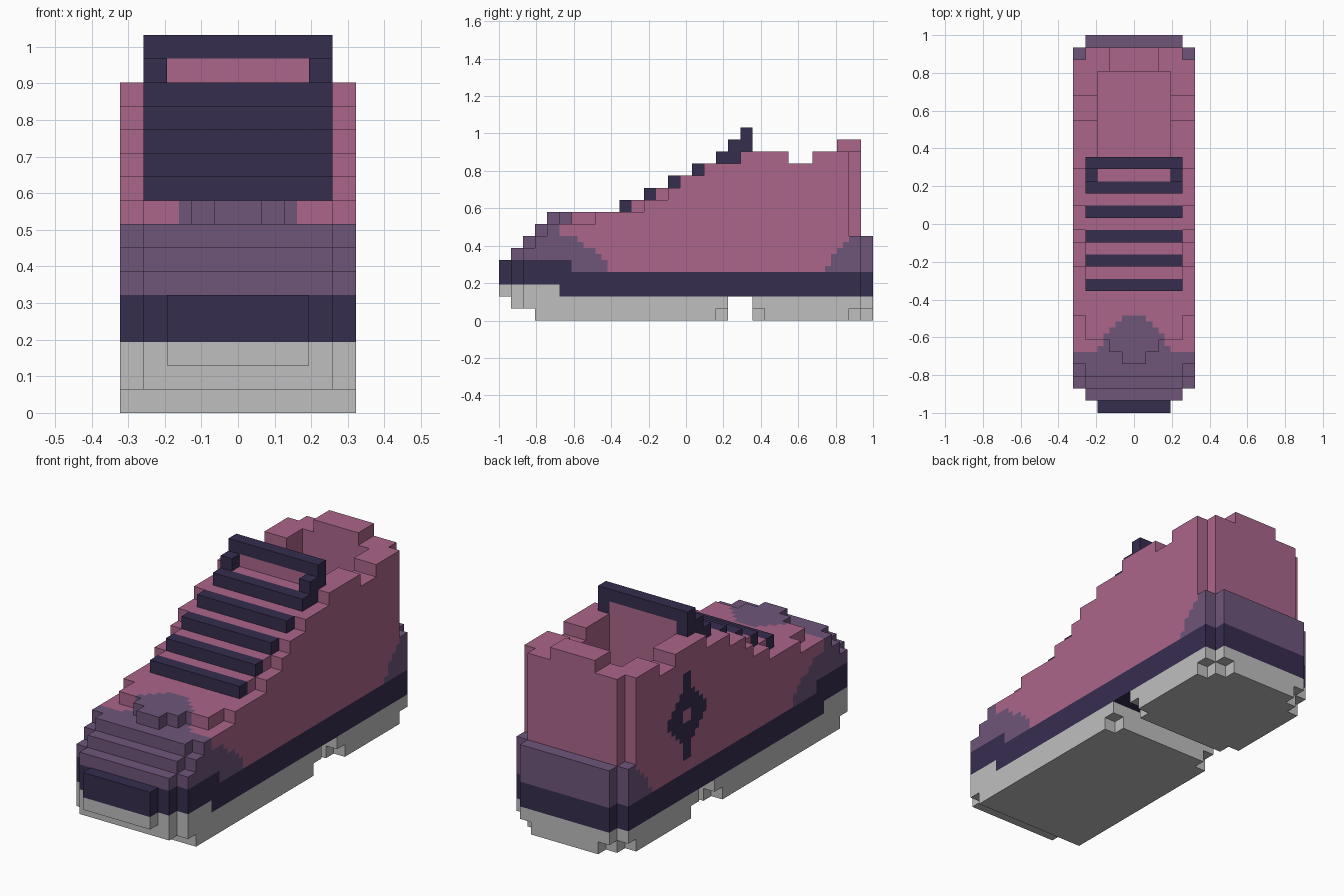
import bpy, bmesh, math

cube = bpy.data.objects.get("Cube")
if cube:
    bpy.data.objects.remove(cube, do_unlink=True)

U = 2 / 31          # one block
H = U / 2           # paint resolution: half a block


def make_material(name, rgb):
    mat = bpy.data.materials.new(name)
    mat.use_nodes = True
    mat.diffuse_color = (*rgb, 1)
    mat.node_tree.nodes["Principled BSDF"].inputs["Base Color"].default_value = (*rgb, 1)
    return mat


pink = make_material("dusty_pink", (0.407, 0.133, 0.254))
purple = make_material("muted_purple", (0.156, 0.093, 0.195))
navy = make_material("dark_navy", (0.037, 0.026, 0.078))
grey = make_material("light_grey", (0.521, 0.521, 0.521))

# First block of each layer, per column from the middle to the outer edge
FRONT = ([(3,) * 5, (1, 1, 1, 1, 2)] + [(0, 0, 0, 1, 2)] * 3 +
         [(n, n, n, n, n + 1) for n in (1, 2, 3)] + [(4, 5, 6, 6, 8)] +
         [(n, n, n, n, e) for n, e in ((11, 12), (13, 14), (15, 15), (17, 17))] +
         [(19, 19, 19, 20, 20)])


def solid(col, j, k):
    """Is the block at column, length and height filled?"""
    if k < 0 or k > 14 or j < 0 or col > 4:
        return False
    if k == 14:                                   # tongue top and heel tab
        return (col < 3 and j == 20) or (col < 2 and 28 <= j < 30)
    if j < FRONT[k][col]:
        return False
    if k >= 7:                                    # upper: ankle opening, collar dip
        if col < 3 and 21 <= j < 28:
            return False
        if k == 13 and j in (24, 25):
            return False
        return j < (29 if col == 4 else 30)
    if k < 2 and j in (19, 20):                   # arch gap
        return False
    if k == 0:                                    # clipped tread corners
        if col == 4 and j in (18, 21):
            return False
        return j < (31 if col < 3 else 30 if col == 3 else 29)
    return j < (30 if col == 4 else 31)


def filled(x, j, k):
    """Half-block lookup, mirrored over the middle."""
    col = x // 2 if x >= 0 else (-x - 1) // 2
    return solid(col, j // 2, k // 2)


def zone(x, j, k):
    """Which painted part a half-block belongs to."""
    px, y, z = (x + 0.5) * H, (j + 0.5) * H - 1, (k + 0.5) * H
    if z < (3 if y < -0.675 else 2) * U:
        return "sole"
    if z < (5 if y < -0.62 else 4) * U:
        return "midsole_band"
    dy, dz = abs(j + 0.5 - 45), abs(k + 0.5 - 17)
    if x == -10:
        hole = dy < 1 and dz < 1
        if not hole and (dy + dz < 5.5 or (dy < 1 and dz < 7.5)):
            return "side_emblem"
    toe = -0.42 - max(0, z - 0.31) * 1.25
    if z > 0.45:                                  # rounded patch on the toe top
        toe = max(-0.67, -0.48 - max(0, abs(px) - 0.06) * 1.3)
        if z < 8 * U:
            toe = max(toe if abs(px) < 0.26 else -1, -0.67)
    if y < toe and z < 9 * U:
        return "toe_and_heel_trim"
    if z < 7 * U and y > 0.74 + (z - 0.28) * 0.8:
        return "toe_and_heel_trim"
    return "upper"


PARTS = {"sole": grey, "midsole_band": navy, "side_emblem": navy,
         "toe_and_heel_trim": purple, "upper": pink}


def add_object(name, bm, mat):
    mesh = bpy.data.meshes.new(name)
    bm.to_mesh(mesh)
    bm.free()
    mesh.materials.append(mat)
    obj = bpy.data.objects.new(name, mesh)
    bpy.context.collection.objects.link(obj)
    return obj


# Skin the blocks: one quad wherever a filled cell meets an empty one
meshes = {name: (bmesh.new(), {}) for name in PARTS}
for x in range(-10, 10):
    for j in range(62):
        for k in range(30):
            if not filled(x, j, k):
                continue
            cell = (x, j, k)
            for axis in range(3):
                for side in (0, 1):
                    near = list(cell)
                    near[axis] += 2 * side - 1
                    if filled(*near):
                        continue
                    bm, cache = meshes[zone(*cell)]
                    u, v = (axis + 1) % 3, (axis + 2) % 3
                    quad = []
                    for a, b in ((0, 0), (1, 0), (1, 1), (0, 1)):
                        p = list(cell)
                        p[axis] += side
                        p[u] += a
                        p[v] += b
                        p = tuple(p)
                        if p not in cache:
                            cache[p] = bm.verts.new((p[0] * H, p[1] * H - 1, p[2] * H))
                        quad.append(cache[p])
                    bm.faces.new(quad if side else quad[::-1])

for name, mat in PARTS.items():
    bm = meshes[name][0]
    bmesh.ops.dissolve_limit(bm, angle_limit=math.radians(1), use_dissolve_boundaries=False,
                             verts=bm.verts[:], edges=bm.edges[:], delimit={'NORMAL'})
    add_object(name, bm, mat)


def box(name, x0, x1, j0, j1, k0, k1, mat):
    """Box given in block units."""
    bm = bmesh.new()
    bmesh.ops.create_cube(bm, size=1)
    for v in bm.verts:
        v.co.x = (x1 if v.co.x > 0 else x0) * U
        v.co.y = (j1 if v.co.y > 0 else j0) * U - 1
        v.co.z = (k1 if v.co.z > 0 else k0) * U
    return add_object(name, bm, mat)


# Laces climb one block for every two blocks of length
for i in range(5):
    box(f"lace_{i + 1}", -4, 4, 10 + 2 * i, 11 + 2 * i, 9 + i, 10 + i, navy)

# Pull loop framing the tongue
for side, x0 in (("left", 3), ("right", -4)):
    box(f"loop_base_{side}", x0, x0 + 1, 19, 20, 13, 14, navy)
    box(f"loop_side_{side}", x0, x0 + 1, 19, 21, 14, 15, navy)
box("loop_top", -4, 4, 20, 21, 15, 16, navy)
